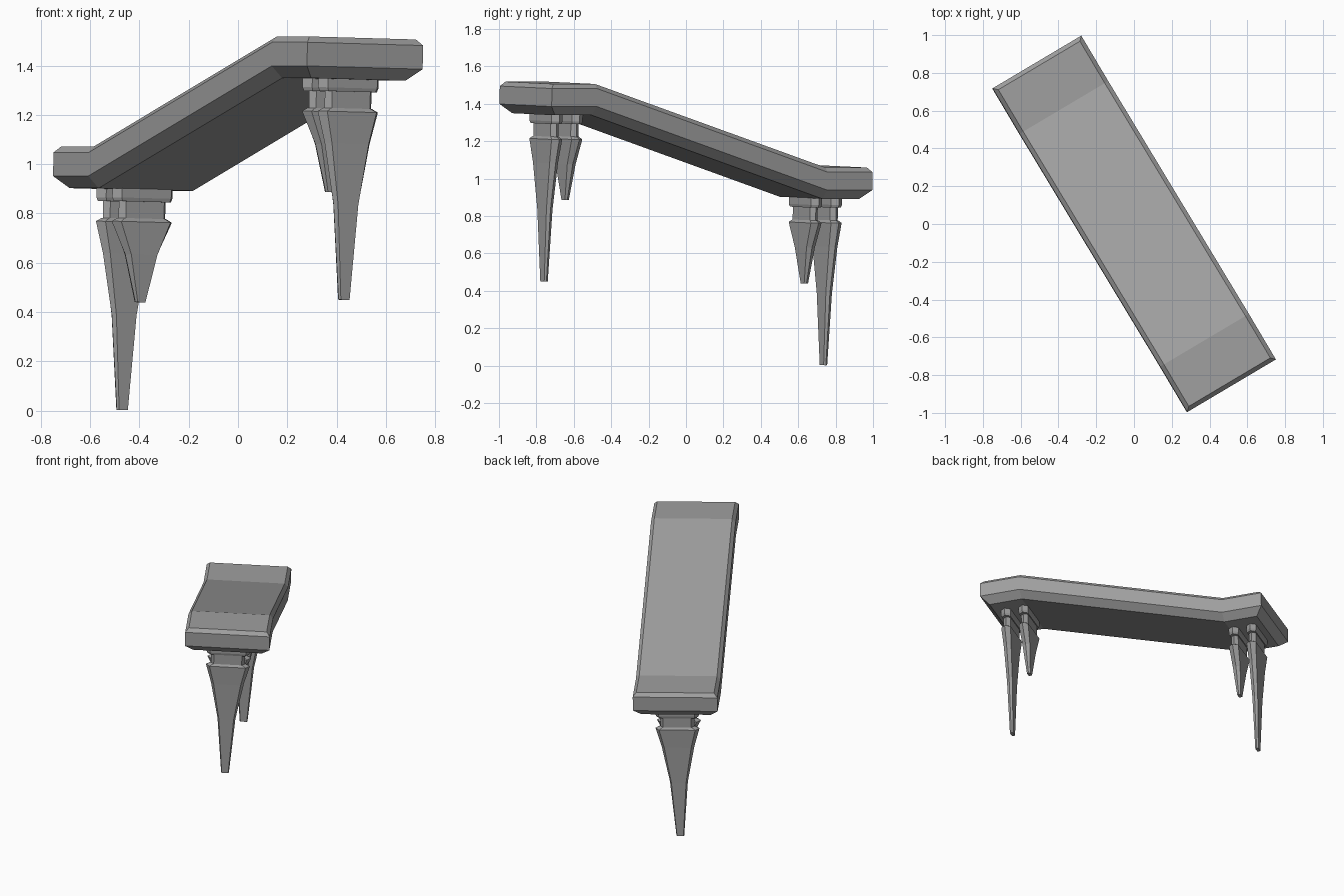
import bpy, bmesh
from math import radians
from mathutils import Matrix

cube = bpy.data.objects.get("Cube")
if cube:
    bpy.data.objects.remove(cube, do_unlink=True)

grey = bpy.data.materials.new("plain_grey")
grey.use_nodes = True
COLOUR = (0.35, 0.35, 0.35, 1)
grey.diffuse_color = COLOUR
grey.node_tree.nodes["Principled BSDF"].inputs["Base Color"].default_value = COLOUR

# The bridge runs diagonally and rolls slightly about its long axis
PIVOT = 1.2
PLACE = (Matrix.Translation((0, 0, PIVOT)) @ Matrix.Rotation(radians(30.7), 4, 'Z')
         @ Matrix.Rotation(radians(1.4), 4, 'Y') @ Matrix.Translation((0, 0, -PIVOT)))


def loft(name, rings, cap):
    """Join equal rings of points with quads; cap(ring) lists the end faces."""
    bm = bmesh.new()
    loops = [[bm.verts.new(p) for p in ring] for ring in rings]
    n = len(loops[0])
    for a, b in zip(loops, loops[1:]):
        for i in range(n):
            j = (i + 1) % n
            bm.faces.new((a[i], a[j], b[j], b[i]))
    for end in (loops[0], loops[-1]):
        for face in cap(end):
            bm.faces.new(face)
    bmesh.ops.recalc_face_normals(bm, faces=bm.faces)
    bm.transform(PLACE)
    mesh = bpy.data.meshes.new(name)
    bm.to_mesh(mesh)
    bm.free()
    mesh.materials.append(grey)
    obj = bpy.data.objects.new(name, mesh)
    bpy.context.collection.objects.link(obj)


# Deck: bevelled cross-section (inset, depth) swept along a stepped path
HALF_WIDTH, HALF_LENGTH, KINK = 0.273, 1.0, 0.72
HIGH, LOW, THICK = 1.512, 1.065, 0.168
section = [(0.022, 0), (0, 0.024), (0, 0.12), (0.05, THICK)]


def deck_ring(y, top, end):
    right = [(HALF_WIDTH - i, y - end * i, top - d) for i, d in section]
    return right + [(-x, yy, z) for x, yy, z in reversed(right)]


def deck_cap(r):
    return [(r[k], r[k + 1], r[6 - k], r[7 - k]) for k in range(3)]


loft("deck", [deck_ring(-HALF_LENGTH, HIGH, -1), deck_ring(-KINK, HIGH, 0),
              deck_ring(KINK, LOW, 0), deck_ring(HALF_LENGTH, LOW, 1)], deck_cap)


# Supports: flat six-sided rings given as (drop, half width, half thickness)
def support_ring(y, top, drop, w, t):
    f = w * 0.82
    outline = [(w, 0), (f, t), (-f, t), (-w, 0), (-f, -t), (f, -t)]
    return [(x, y + dy, top - drop) for x, dy in outline]


cap_rings = [(-0.01, 0.142, 0.034), (0.035, 0.142, 0.034), (0.05, 0.135, 0.03)]
neck_rings = [(0.045, 0.11, 0.024), (0.125, 0.11, 0.024)]
long_leg = [(0.118, 0.115, 0.024), (0.132, 0.142, 0.033), (0.26, 0.106, 0.026),
            (0.51, 0.058, 0.019), (0.895, 0.025, 0.011)]
short_leg = [(0.118, 0.115, 0.024), (0.132, 0.142, 0.033), (0.265, 0.075, 0.026),
             (0.458, 0.022, 0.012)]

for end, side, top in (("high", -1, HIGH - THICK), ("low", 1, LOW - THICK)):
    for kind, dist, leg in (("outer", 0.872, long_leg), ("inner", 0.747, short_leg)):
        for part, rings in (("cap", cap_rings), ("neck", neck_rings), ("leg", leg)):
            loft(f"{end}_{kind}_{part}",
                 [support_ring(side * dist, top, *r) for r in rings], lambda r: [r])
